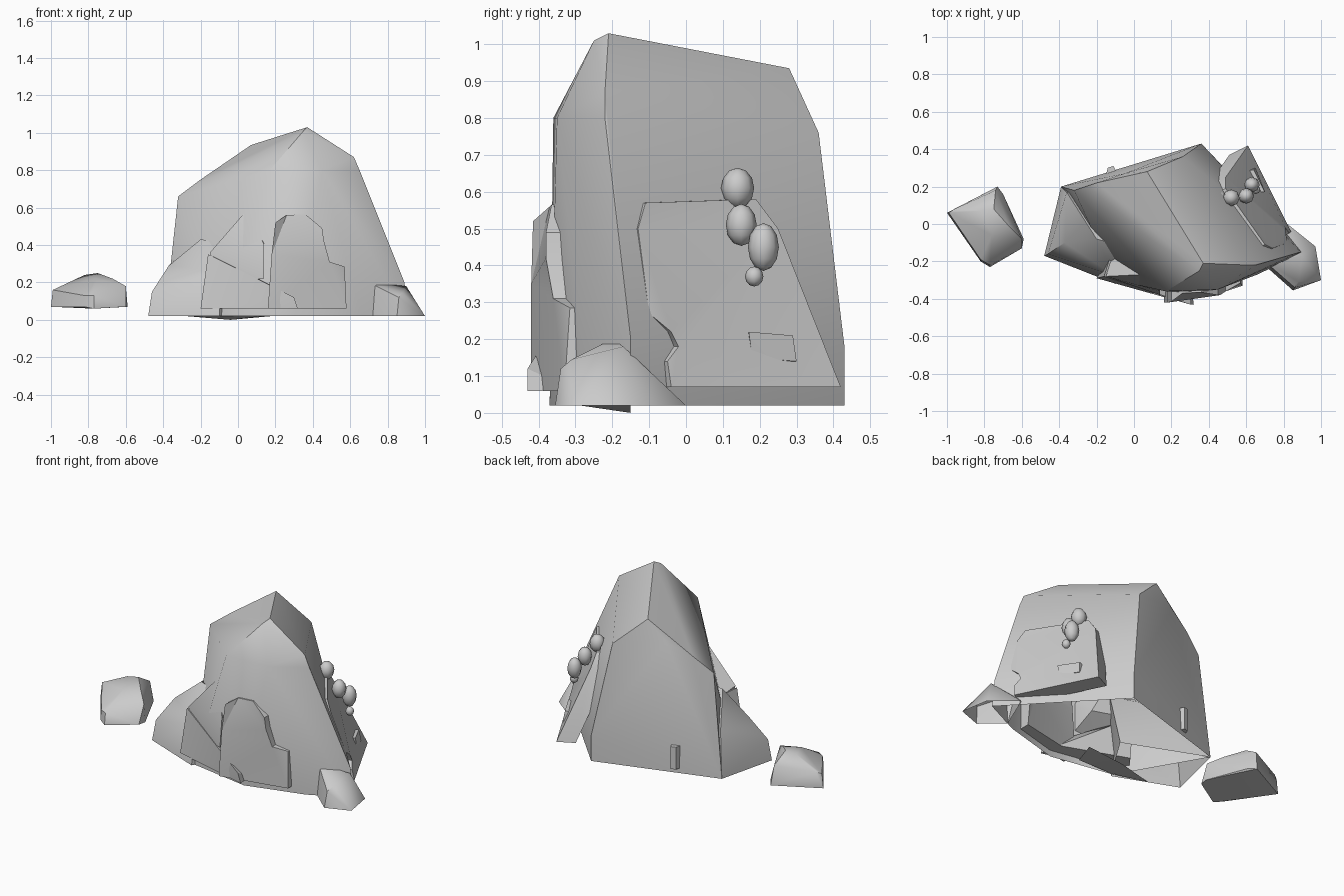
import bpy, bmesh, math
from mathutils import Vector

if "Cube" in bpy.data.objects:
    bpy.data.objects.remove(bpy.data.objects["Cube"])


def finish(name, bm, angle):
    me = bpy.data.meshes.new(name)
    bm.to_mesh(me)
    bm.free()
    ob = bpy.data.objects.new(name, me)
    bpy.context.collection.objects.link(ob)
    bpy.ops.object.select_all(action='DESELECT')
    ob.select_set(True)
    bpy.context.view_layer.objects.active = ob
    bpy.ops.object.shade_smooth_by_angle(angle=math.radians(angle))
    return ob


def hull(name, pts, open_bottom=False, angle=40):
    """Rock chunk: convex hull round a few corner points."""
    bm = bmesh.new()
    for p in pts:
        bm.verts.new(p)
    r = bmesh.ops.convex_hull(bm, input=bm.verts)
    loose = [v for v in bm.verts if not v.link_faces]
    bmesh.ops.delete(bm, geom=loose, context='VERTS')
    bmesh.ops.recalc_face_normals(bm, faces=bm.faces)
    bmesh.ops.dissolve_limit(bm, angle_limit=0.03, verts=bm.verts, edges=bm.edges)
    if open_bottom:
        low = [f for f in bm.faces if f.normal.z < -0.95]
        bmesh.ops.delete(bm, geom=low, context='FACES')
    return finish(name, bm, angle)


def slab(name, outline, depth, angle=30):
    """Thin plate: outline polygon extruded along a depth vector, bottom left open."""
    bm = bmesh.new()
    f = bm.faces.new([bm.verts.new(p) for p in outline])
    r = bmesh.ops.extrude_face_region(bm, geom=[f])
    vs = [g for g in r['geom'] if isinstance(g, bmesh.types.BMVert)]
    bmesh.ops.translate(bm, verts=vs, vec=depth)
    bmesh.ops.recalc_face_normals(bm, faces=bm.faces)
    bmesh.ops.triangulate(bm, faces=bm.faces)
    return finish(name, bm, angle)


# Main boulder with its slanting ridge
hull("main_boulder", [
    (.37, -.21, 1.03), (.35, -.25, 1.01), (.17, .12, .955), (.07, .28, .935),
    (-.05, .27, .82), (-.2, .22, .75), (-.32, .18, .66), (.26, .36, .76),
    (.62, -.22, .87), (.65, -.22, .80), (.45, -.35, .80), (.17, -.36, .80),
    (.82, -.17, .36), (.89, -.15, .2), (.91, -.15, .02), (.36, .43, .02),
    (.36, .43, .18), (-.39, .2, .02), (-.1, -.3, .02), (.3, -.37, .02),
    (.66, -.27, .02)], True, 50)

# Lobe at the lower left
hull("left_lobe", [
    (-.48, -.17, .02), (-.46, -.16, .15), (-.37, -.1, .29), (-.2, -.08, .43),
    (-.1, -.32, .02), (-.1, -.28, .26), (-.39, .2, .02), (-.36, .17, .3),
    (.1, .0, .02), (.05, -.15, .4)], True, 45)

# Toe at the lower right
hull("right_toe", [
    (.72, -.24, .02), (.85, -.355, .02), (.86, -.34, .12), (.88, -.31, .145),
    (1, -.3, .02), (.97, -.12, .02), (.82, 0, .02), (.9, -.17, .18),
    (.70, -.2, .2)], True, 40)

# Wedge and pointed plate on the front
hull("front_wedge", [
    (-.2, -.29, .06), (-.16, -.28, .35), (.3, -.43, .12), (.32, -.43, .06),
    (-.05, -.3, .30), (-.12, -.15, .33), (.3, -.3, .06), (-.1, -.15, .06)], False, 25)
hull("front_pointed_plate", [
    (-.15, -.28, .36), (.05, -.27, .59), (.07, -.27, .57), (.13, -.31, .45),
    (.14, -.36, .40), (.14, -.38, .22), (-.1, -.27, .2), (.05, -.15, .5),
    (-.1, -.12, .3), (.14, -.2, .3)], False, 35)

# Upright plate on the front
slab("front_upright_plate", [
    (.16, -.42, .06), (.18, -.42, .35), (.2, -.415, .52), (.26, -.37, .56),
    (.36, -.365, .565), (.45, -.38, .49), (.46, -.38, .42), (.49, -.36, .31),
    (.57, -.315, .285), (.58, -.33, .06)], (0, .1, 0))

# Buttress plate on the right flank
slab("right_buttress_plate", [
    (.84, -.04, .07), (.83, -.05, .14), (.81, -.02, .18), (.81, -.04, .22),
    (.82, -.1, .27), (.74, -.13, .5), (.70, -.11, .57), (.49, .19, .58),
    (.49, .25, .5), (.61, .42, .07)], (-.1, -.05, 0))

# Small chips on the flank and the back, and a tip under the rock
hull("flank_chip", [
    (.70, .17, .22), (.70, .18, .15), (.64, .29, .21), (.65, .3, .14),
    (.62, .17, .2), (.58, .28, .2), (.67, .2, .14), (.62, .29, .14)], False, 25)
hull("back_chip", [
    (x, y, z) for x, y in ((-.14, .30), (-.11, .31), (-.15, .26), (-.09, .27))
    for z in (.05, .19)], False, 25)
hull("under_tip", [
    (-.3, -.24, .022), (.15, -.3, .022), (-.04, -.15, 0), (.2, -.15, .022),
    (-.1, -.3, .022)], False, 30)

# Detached stone
hull("loose_stone", [
    (-1, .06, .07), (-.99, .06, .16), (-.96, .08, .17), (-.73, .2, .07),
    (-.74, .18, .19), (-.59, -.08, .07), (-.6, -.08, .18), (-.6, -.13, .07),
    (-.77, -.23, .06), (-.77, -.22, .13), (-.82, -.2, .07), (-.82, -.19, .13),
    (-.82, .07, .24), (-.75, .08, .25), (-.67, -.01, .22), (-.76, -.06, .22),
    (-.7, .16, .08)], False, 45)

# Cluster of buds on the flank
buds = [((.52, .14, .61), .045, .055), ((.60, .15, .51), .042, .057),
        ((.63, .21, .45), .042, .065), ((.65, .185, .37), .025, .027),
        ((.46, .15, .59), .028, .035), ((.44, .18, .585), .02, .025)]
for i, (c, r, h) in enumerate(buds):
    bm = bmesh.new()
    bmesh.ops.create_uvsphere(bm, u_segments=8, v_segments=6, radius=1)
    bmesh.ops.scale(bm, verts=bm.verts, vec=(r, r, h))
    bmesh.ops.translate(bm, verts=bm.verts, vec=Vector(c))
    finish("bud_%d" % (i + 1), bm, 60)
